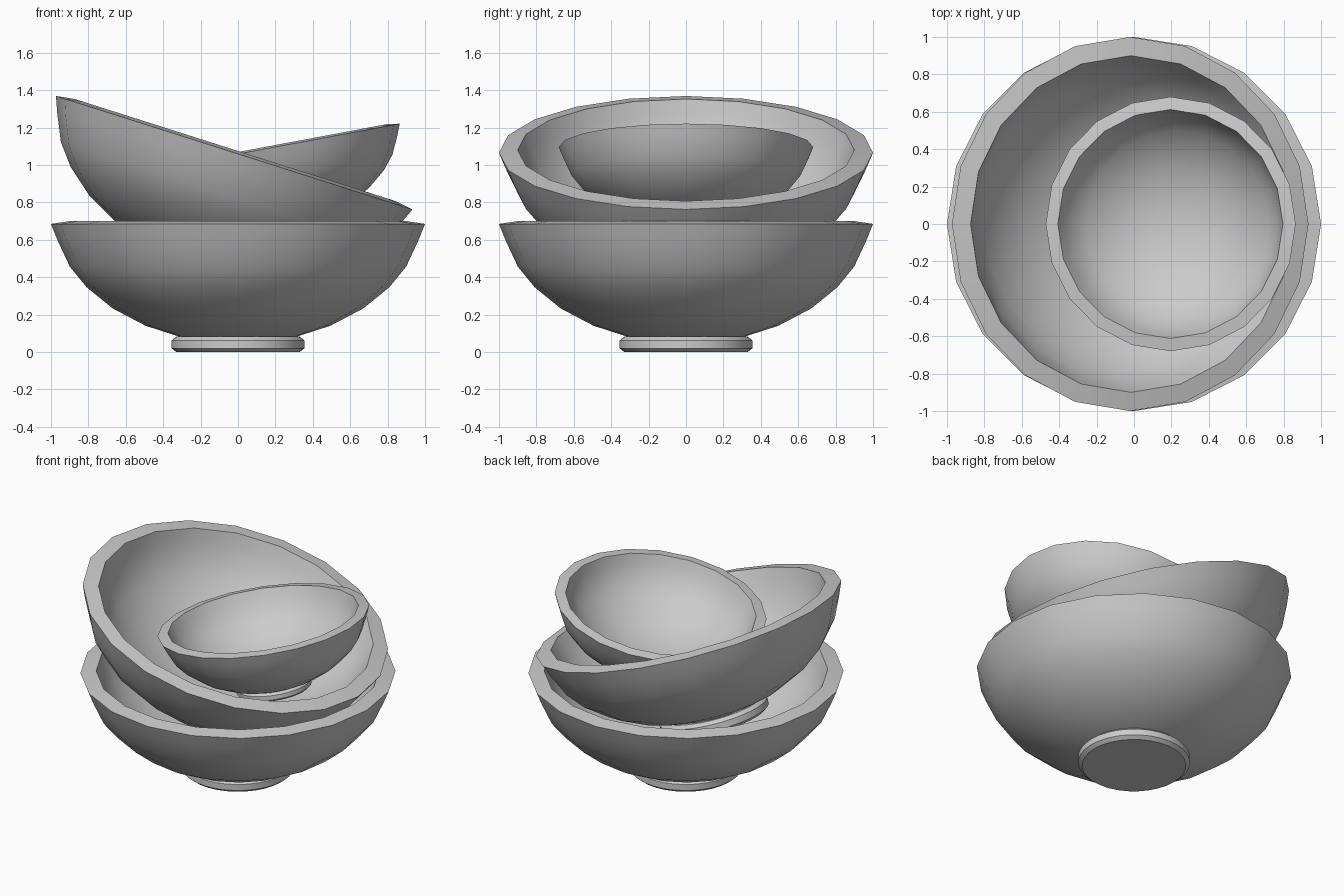
import bpy, bmesh
from math import sin, cos, pi, radians
from mathutils import Matrix

if "Cube" in bpy.data.objects:
    bpy.data.objects.remove(bpy.data.objects["Cube"])

# Wall section: outside from the base up to the rim, then back down the inside
BOWL = [(0, .045), (.16, .055), (.316, .083), (.493, .14), (.67, .233), (.81, .347),
        (.90, .458), (.966, .60), (1, .685), (.90, .70), (.87, .622), (.815, .508),
        (.735, .42), (.612, .315), (.45, .23), (.29, .178), (.15, .155), (0, .145)]
# Foot section: short disc with chamfered edges
FOOT = [(0, 0), (.33, 0), (.355, .02), (.355, .062), (.33, .083), (0, .083)]


def lathe(name, profile, sides, matrix):
    bm = bmesh.new()
    rings = []
    for r, z in profile:
        n = sides if r else 1
        rings.append([bm.verts.new((r * cos(2 * pi * i / sides),
                                    r * sin(2 * pi * i / sides), z)) for i in range(n)])
    for a, b in zip(rings, rings[1:]):
        for i in range(sides):
            j = (i + 1) % sides
            quad = [a[i % len(a)], a[j % len(a)], b[j % len(b)], b[i % len(b)]]
            bm.faces.new(list(dict.fromkeys(quad)))
    bmesh.ops.recalc_face_normals(bm, faces=bm.faces)
    mesh = bpy.data.meshes.new(name)
    bm.to_mesh(mesh)
    bm.free()
    ob = bpy.data.objects.new(name, mesh)
    bpy.context.collection.objects.link(ob)
    ob.matrix_world = matrix
    bpy.ops.object.select_all(action='DESELECT')
    ob.select_set(True)
    bpy.context.view_layer.objects.active = ob
    bpy.ops.object.shade_smooth_by_angle(angle=radians(30))


def bowl(name, x, z, tilt, size):
    m = (Matrix.Translation((x, 0, z)) @ Matrix.Rotation(radians(tilt), 4, 'Y')
         @ Matrix.Scale(size, 4))
    lathe(name, BOWL, 20, m)
    lathe(name + "_foot", FOOT, 32, m)


# Stack of three bowls, the upper two leaning
bowl("bottom_bowl", 0, 0, 0, 1)
bowl("middle_bowl", -.228, .413, 17.65, 1)
bowl("small_bowl", .282, .638, -10.6, .68)
